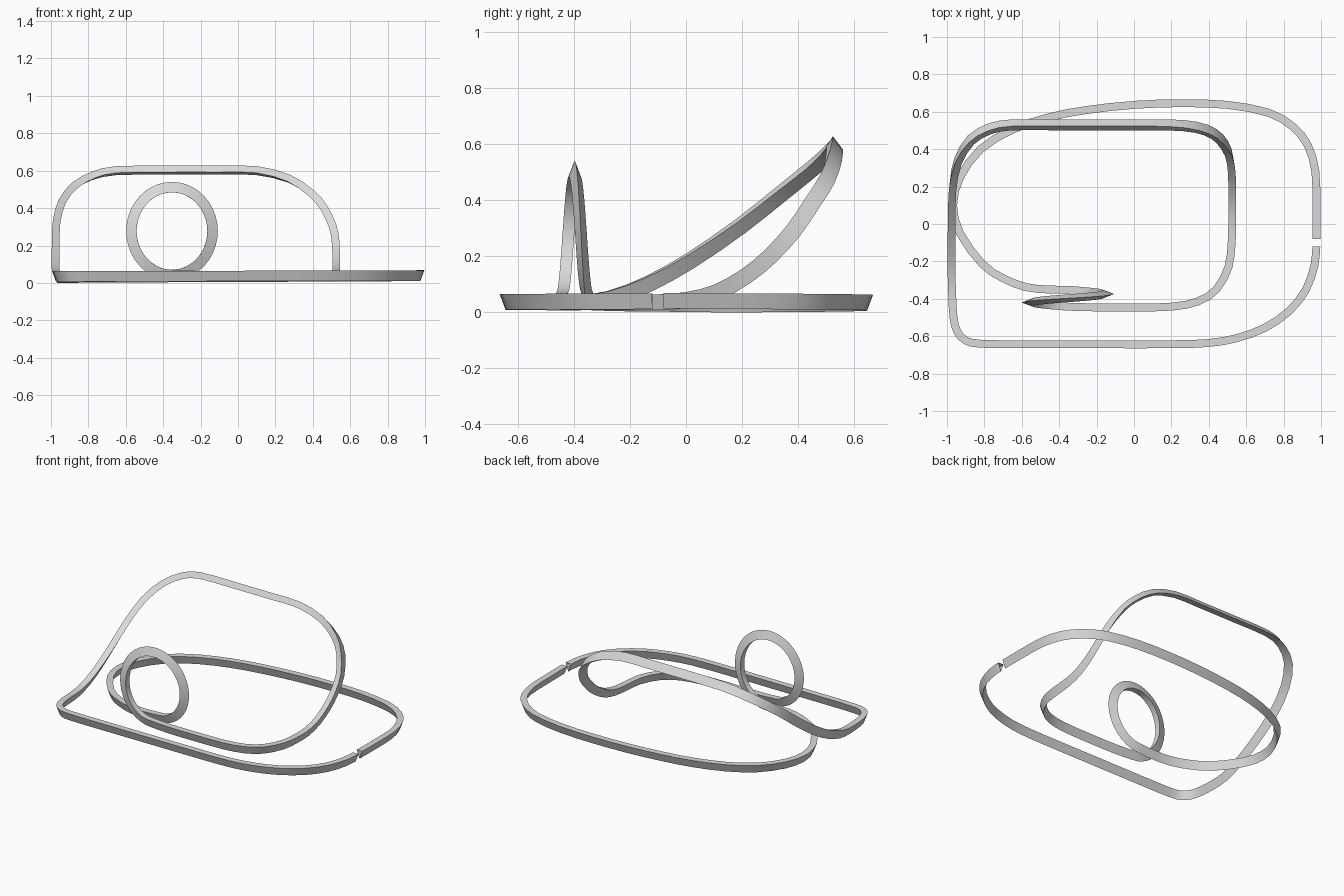
import bpy, bmesh, math
from mathutils import Vector

if "Cube" in bpy.data.objects:
    bpy.data.objects.remove(bpy.data.objects["Cube"])

G = 0.068  # height of the running surface on the ground
UP = (0, 0, 1)


def ground(coords, z0=G, z1=G, up=UP):
    """Ground-level path points, easing from height z0 to z1."""
    n = len(coords) - 1
    return [((x, y, z0 + (z1 - z0) * i / n), up) for i, (x, y) in enumerate(coords)]


# Each path point: position of the running surface centre, then its up direction
back_run = ground((
    (0.975, -0.08), (0.975, 0.1), (0.97, 0.28), (0.93, 0.42), (0.85, 0.52), (0.72, 0.595),
    (0.5, 0.637), (0.25, 0.646), (0, 0.637), (-0.25, 0.61), (-0.45, 0.572), (-0.65, 0.505),
    (-0.82, 0.40), (-0.93, 0.25)), 0.073, 0.06)
loop_entry = ground((
    (-0.967, 0.1), (-0.93, -0.05), (-0.81, -0.215),
    (-0.7, -0.29), (-0.58, -0.337), (-0.46, -0.35)), 0.06, 0.069)

# Vertical loop, drifting sideways towards the front
LX, LZ, N = -0.353, 0.281, 20
loop = []
for i in range(N + 1):
    a = 2 * math.pi * i / N
    s, c = math.sin(a), math.cos(a)
    loop.append(((LX + 0.189 * s, -0.352 - 0.09 * i / N, LZ - 0.207 * c), (-s, 0, c)))

front_run = ground((
    (-0.2, -0.446), (0, -0.447), (0.2, -0.442), (0.34, -0.415), (0.44, -0.35),
    (0.505, -0.23), (0.522, -0.1)))

# Raised banked curve: climb, high straight, descent
raised_curve = [
    ((0.525, 0.0, 0.075), (-0.05, -0.1, 1)),
    ((0.525, 0.1, 0.10), (-0.1, -0.3, 1)),
    ((0.525, 0.2, 0.155), (-0.15, -0.5, 0.9)),
    ((0.522, 0.28, 0.22), (-0.2, -0.7, 0.8)),
    ((0.507, 0.36, 0.305), (-0.3, -0.8, 0.7)),
    ((0.46, 0.43, 0.405), (-0.4, -0.84, 0.55)),
    ((0.39, 0.478, 0.485), (-0.3, -0.84, 0.5)),
    ((0.27, 0.505, 0.565), (-0.15, -0.84, 0.5)),
    ((0.1, 0.512, 0.61), (-0.05, -0.84, 0.54)),
    ((-0.1, 0.512, 0.613), (0, -0.84, 0.54)),
    ((-0.4, 0.512, 0.613), (0, -0.84, 0.54)),
    ((-0.65, 0.512, 0.61), (0.1, -0.84, 0.54)),
    ((-0.77, 0.49, 0.583), (0.3, -0.75, 0.55)),
    ((-0.87, 0.43, 0.527), (0.4, -0.65, 0.6)),
    ((-0.94, 0.32, 0.44), (0.35, -0.6, 0.7)),
    ((-0.97, 0.18, 0.33), (0.3, -0.55, 0.8)),
    ((-0.975, 0.0, 0.208), (0.22, -0.5, 0.9)),
    ((-0.975, -0.15, 0.127), (0.12, -0.4, 1)),
    ((-0.975, -0.28, 0.079), (0.05, -0.2, 1))]

home_run = ground((
    (-0.972, -0.38), (-0.965, -0.5), (-0.945, -0.575), (-0.9, -0.623), (-0.82, -0.64),
    (-0.6, -0.643), (-0.2, -0.643), (0.2, -0.643), (0.4, -0.636), (0.55, -0.61),
    (0.7, -0.555), (0.83, -0.465), (0.92, -0.35), (0.965, -0.22), (0.975, -0.12)), 0.067, 0.071)

points = [(Vector(p), Vector(u)) for p, u in
          back_run + loop_entry + loop + front_run + raised_curve + home_run]


def spline(p, t):
    """Smooth curve through p[1] and p[2]."""
    a, b, c, d = p
    return 0.5 * (2 * b + (c - a) * t + (2 * a - 5 * b + 4 * c - d) * t * t
                  + (3 * b - a - 3 * c + d) * t ** 3)


# Sample the path
path, STEPS = [], 2
last = len(points) - 1
for i in range(last):
    four = [points[min(max(k, 0), last)][0] for k in range(i - 1, i + 3)]
    for s in range(STEPS):
        path.append((spline(four, s / STEPS),
                     points[i][1].lerp(points[i + 1][1], s / STEPS)))
path.append(points[last])

# Sweep a triangular section: flat running surface with a keel below
WIDTH, DEPTH = 0.042, 0.056
bm = bmesh.new()
rings = []
for i, (p, u) in enumerate(path):
    t = (path[min(i + 1, len(path) - 1)][0] - path[max(i - 1, 0)][0]).normalized()
    side = t.cross(u).normalized()
    up = side.cross(t)
    rings.append([bm.verts.new(q) for q in (
        p + side * WIDTH / 2, p - side * WIDTH / 2, p - up * DEPTH)])
for r, q in zip(rings, rings[1:]):
    for k in range(3):
        bm.faces.new((r[k], r[(k + 1) % 3], q[(k + 1) % 3], q[k]))
bmesh.ops.recalc_face_normals(bm, faces=bm.faces)

# Rest the track on the ground
low = min(v.co.z for v in bm.verts)
bmesh.ops.translate(bm, vec=(0, 0, -low), verts=bm.verts)

mesh = bpy.data.meshes.new("track")
bm.to_mesh(mesh)
bm.free()
track = bpy.data.objects.new("track", mesh)
bpy.context.collection.objects.link(track)

grey = bpy.data.materials.new("light grey")
grey.diffuse_color = (0.7, 0.7, 0.7, 1)
grey.use_nodes = True
grey.node_tree.nodes["Principled BSDF"].inputs["Base Color"].default_value = grey.diffuse_color
mesh.materials.append(grey)

# Soften along the path, keep the section edges crisp
bpy.context.view_layer.objects.active = track
track.select_set(True)
bpy.ops.object.shade_smooth_by_angle(angle=math.radians(30))
